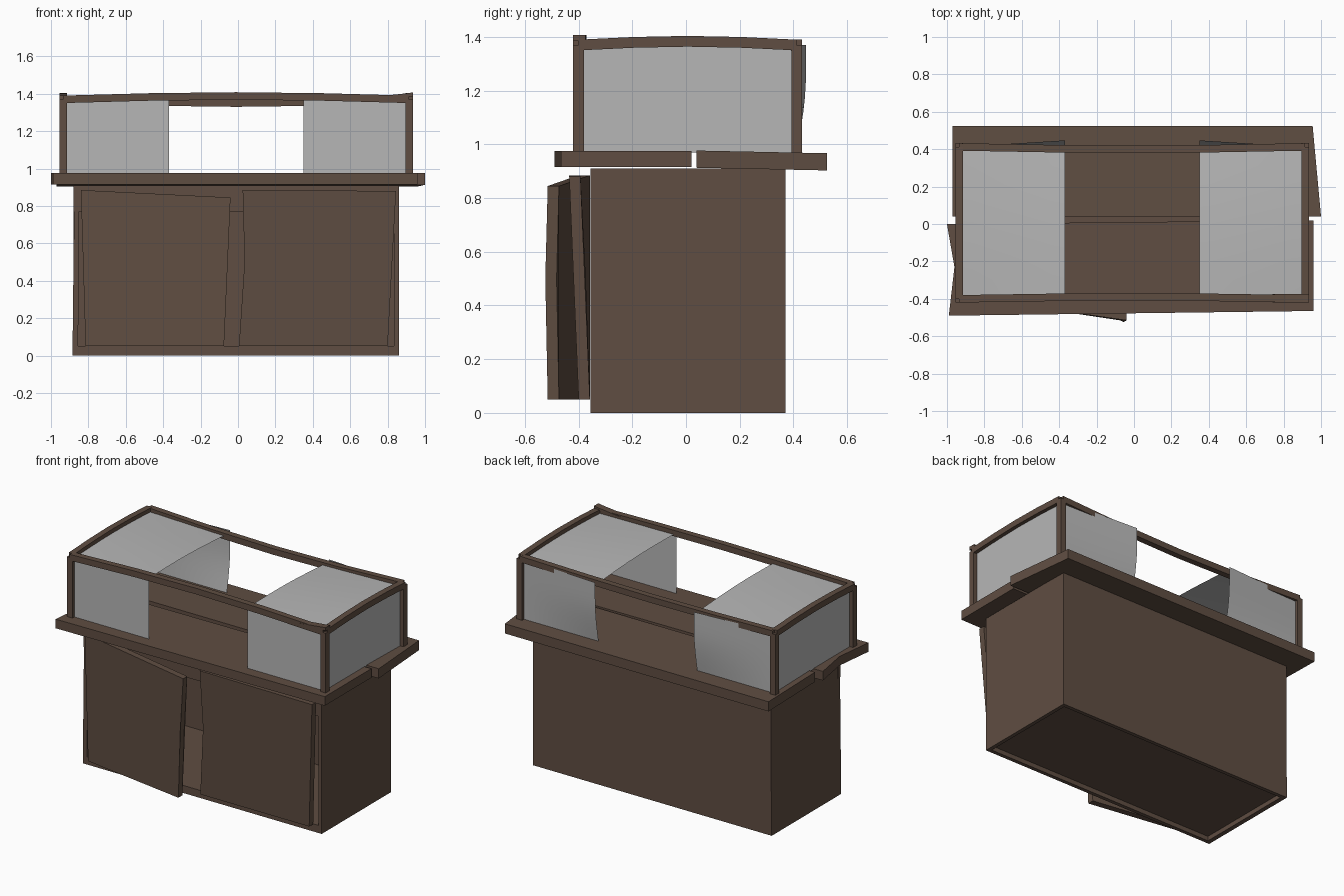
import bpy, bmesh, math
from mathutils import Vector

cube = bpy.data.objects.get("Cube")
if cube:
    bpy.data.objects.remove(cube, do_unlink=True)


def material(name, color):
    m = bpy.data.materials.new(name)
    m.use_nodes = True
    m.diffuse_color = (*color, 1)
    m.node_tree.nodes["Principled BSDF"].inputs["Base Color"].default_value = (*color, 1)
    return m


wood = material("dark_wood", (0.115, 0.075, 0.054))
pane = material("grey_pane", (0.47, 0.47, 0.47))


def finish(name, bm, mat, fix_normals=True):
    if fix_normals:
        bmesh.ops.recalc_face_normals(bm, faces=bm.faces)
    mesh = bpy.data.meshes.new(name)
    bm.to_mesh(mesh)
    bm.free()
    mesh.materials.append(mat)
    obj = bpy.data.objects.new(name, mesh)
    bpy.context.collection.objects.link(obj)
    return obj


def slab(name, outline, offset):
    """Board: an outline pushed along an offset."""
    bm = bmesh.new()
    a = [bm.verts.new(p) for p in outline]
    b = [bm.verts.new(Vector(p) + Vector(offset)) for p in outline]
    bm.faces.new(a)
    bm.faces.new(b[::-1])
    for i in range(len(a)):
        j = (i + 1) % len(a)
        bm.faces.new((a[i], b[i], b[j], a[j]))
    return finish(name, bm, wood)


def box(name, x0, x1, y0, y1, z0, z1):
    return slab(name, [(x0, y0, z0), (x1, y0, z0), (x1, y1, z0), (x0, y1, z0)],
                (0, 0, z1 - z0))


def rod(name, points, r=0.02):
    """Square bar swept through points, with level sides."""
    bm = bmesh.new()
    pts = [Vector(p) for p in points]
    run = pts[-1] - pts[0]
    side = Vector((-run.y, run.x, 0)).normalized() * r
    up = Vector((0, 0, r))
    rings = [[bm.verts.new(p + side * s + up * t)
              for s, t in ((-1, -1), (1, -1), (1, 1), (-1, 1))] for p in pts]
    for a, b in zip(rings, rings[1:]):
        for i in range(4):
            bm.faces.new((a[i], a[i - 1], b[i - 1], b[i]))
    bm.faces.new(rings[0])
    bm.faces.new(rings[-1])
    return finish(name, bm, wood)


def sheet(name, f, n=8):
    """Thin curved pane from a function of u and v."""
    bm = bmesh.new()
    grid = [[bm.verts.new(f(i / n, j / n)) for j in range(n + 1)] for i in range(n + 1)]
    for i in range(n):
        for j in range(n):
            bm.faces.new((grid[i][j], grid[i + 1][j], grid[i + 1][j + 1], grid[i][j + 1]))
    obj = finish(name, bm, pane, False)
    for p in obj.data.polygons:
        p.use_smooth = True


# Cabinet carcass, open at the front behind the doors
L, R, F, B, H = -0.88, 0.86, -0.355, 0.37, 0.91
T = 0.025
slab("cabinet_right_wall", [(L - 0.005, F, 0), (L + 0.005, F, H),
                            (L + 0.005 + T, F, H), (L + T, F, 0)], (0, B - F, 0))
box("cabinet_left_wall", R - T, R, F, B, 0, H)
box("cabinet_back", L, R, B - T, B, 0, H)
box("cabinet_floor", L, R, F + T, B - T, 0.03, 0.05)
box("cabinet_bottom_rail", L, R, F, F + T, 0, 0.05)
box("cabinet_top_rail", L, R, F, F + T, 0.77, H)

# Doors, one hanging ajar
slab("right_door", [(-0.815, -0.40, 0.05), (-0.075, -0.515, 0.05), (-0.055, -0.524, 0.5),
                    (-0.04, -0.515, 0.845), (-0.84, -0.40, 0.885)], (0, 0.042, 0))
slab("left_door", [(0.005, -0.40, 0.05), (0.80, -0.40, 0.05), (0.845, -0.435, 0.88),
                   (0.025, -0.435, 0.885), (0.035, -0.415, 0.5)], (0, 0.042, 0))

# Two uneven counter planks
slab("front_plank", [(-0.99, -0.49, 0.915), (0.96, -0.465, 0.915), (0.96, 0.02, 0.915),
                     (-1.0, 0.0, 0.915), (-0.96, -0.23, 0.915)], (0, 0, 0.06))
slab("back_plank", [(-0.97, 0.04, 0.913), (1.0, 0.04, 0.913),
                    (0.955, 0.525, 0.903), (-0.97, 0.525, 0.903)], (0, 0, 0.064))

# Display case frame
X0, X1, Y0, Y1, Z0, Z1 = -0.935, 0.915, -0.40, 0.412, 0.97, 1.37
for side, x in (("right", X0), ("left", X1)):
    for end, y in (("front", Y0), ("back", Y1)):
        box(f"{end}_{side}_post", x - 0.02, x + 0.02, y - 0.02, y + 0.02, Z0, Z1)
    rod(f"{side}_top_rail", [(x, Y0 + (Y1 - Y0) * t, Z1 + 0.014 * math.sin(math.pi * t))
                             for t in (0, 0.25, 0.5, 0.75, 1)])
for name, y, rise, bow in (("front", Y0, 0.018, 0.01), ("back", Y1, -0.02, -0.012)):
    rod(f"{name}_top_rail", [(X0 + (X1 - X0) * t, y + bow * math.sin(math.pi * t),
                              Z1 + rise * math.sin(math.pi * t))
                             for t in (0, 0.25, 0.5, 0.75, 1)])
slab("raised_rail_end", [(0.74, Y0 - 0.02, 1.385), (0.935, Y0 - 0.02, 1.385),
                         (0.935, Y0 - 0.02, 1.407), (0.90, Y0 - 0.02, 1.402)], (0, 0.045, 0))

# Panes: each end of the case has a side, front, back and top pane
G = 1.365
for name, outer, inner in (("right", -0.93, -0.37), ("left", 0.91, 0.35)):
    def across(u, a=outer, b=inner):
        return a + (b - a) * u

    def crown(v):
        return 0.012 * math.sin(math.pi * v)

    sheet(f"{name}_side_pane", lambda u, v: (
        outer, Y0 + (Y1 - Y0) * u, Z0 + (G + crown(u) - Z0) * v))
    sheet(f"{name}_front_pane", lambda u, v: (across(u), Y0, Z0 + (G - Z0) * v))
    sheet(f"{name}_back_pane", lambda u, v: (
        across(u), Y1 + 0.035 * u * math.sin(math.pi * min(v, 0.75) / 1.5),
        Z0 + (G + 0.005 - Z0) * v))
    sheet(f"{name}_top_pane", lambda u, v: (
        across(u), Y0 + (Y1 - Y0) * v, G + crown(v) + 0.01 * u * (1 - 2 * v)))
